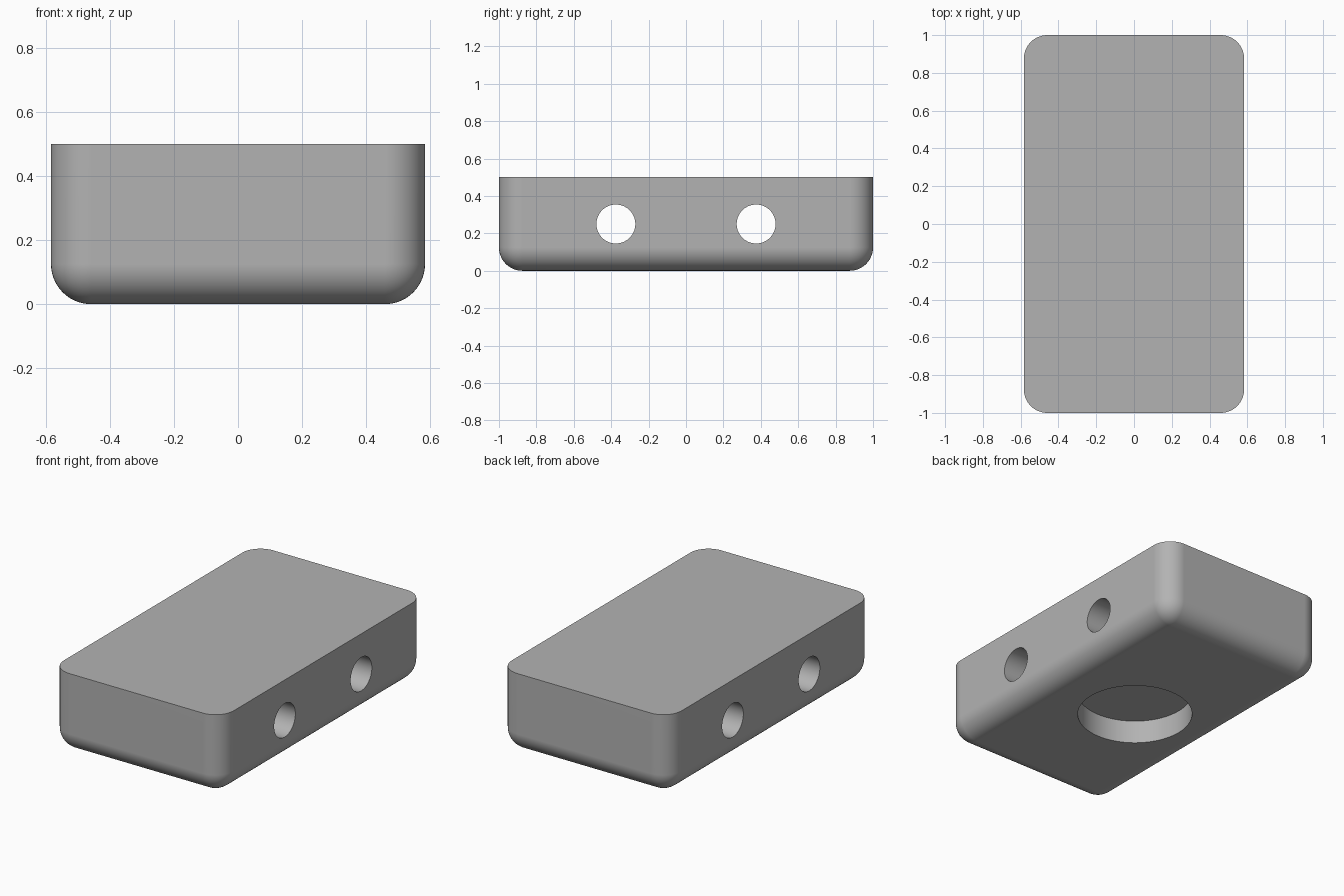
import bpy, bmesh
from math import radians

cube = bpy.data.objects.get("Cube")
if cube:
    bpy.data.objects.remove(cube, do_unlink=True)

WIDTH, LENGTH, HEIGHT = 1.1667, 2.0, 0.5
FILLET = 0.125
HOLE_RADIUS, HOLE_Y = 0.104, 0.375
POCKET_RADIUS, POCKET_DEPTH, POCKET_OFFSET = 0.333, 0.1455, -0.0417

grey = bpy.data.materials.new("plain grey")
grey.use_nodes = True
colour = (0.45, 0.45, 0.45, 1)
grey.diffuse_color = colour
grey.node_tree.nodes["Principled BSDF"].inputs["Base Color"].default_value = colour


def cylinder(name, radius, depth, location, rotation=(0, 0, 0)):
    bpy.ops.mesh.primitive_cylinder_add(vertices=96, radius=radius, depth=depth,
                                        location=location, rotation=rotation)
    obj = bpy.context.object
    obj.name = name
    obj.hide_render = True
    obj.data.materials.append(grey)
    return obj


# Block: rounded upright and bottom edges, sharp top rim
bm = bmesh.new()
bmesh.ops.create_cube(bm, size=1)
for v in bm.verts:
    v.co.x *= WIDTH
    v.co.y *= LENGTH
    v.co.z = (v.co.z + 0.5) * HEIGHT
rounded = [e for e in bm.edges if min(v.co.z for v in e.verts) < HEIGHT / 2]
bmesh.ops.bevel(bm, geom=rounded, offset=FILLET, offset_type='OFFSET',
                segments=14, profile=0.5, affect='EDGES')
mesh = bpy.data.meshes.new("block")
bm.to_mesh(mesh)
bm.free()
block = bpy.data.objects.new("block", mesh)
bpy.context.collection.objects.link(block)
mesh.materials.append(grey)

# Two cross holes through the sides and a round pocket underneath
cutters = [cylinder("cross_hole_cutter", HOLE_RADIUS, WIDTH * 1.5,
                    (0, side * HOLE_Y, HEIGHT / 2), (0, radians(90), 0))
           for side in (-1, 1)]
cutters.append(cylinder("pocket_cutter", POCKET_RADIUS, 2 * POCKET_DEPTH,
                        (POCKET_OFFSET, POCKET_OFFSET, 0)))

bpy.ops.object.select_all(action='DESELECT')
block.select_set(True)
bpy.context.view_layer.objects.active = block
for cutter in cutters:
    cut = block.modifiers.new(cutter.name, 'BOOLEAN')
    cut.operation = 'DIFFERENCE'
    cut.solver = 'EXACT'
    cut.object = cutter
    bpy.ops.object.modifier_apply(modifier=cut.name)
for cutter in cutters:
    bpy.data.objects.remove(cutter, do_unlink=True)

# Smooth fillets and bores, crisp rims, flat faces kept flat
bpy.ops.object.shade_smooth_by_angle(angle=radians(30))
weighted = block.modifiers.new("flat_faces", 'WEIGHTED_NORMAL')
weighted.keep_sharp = True
